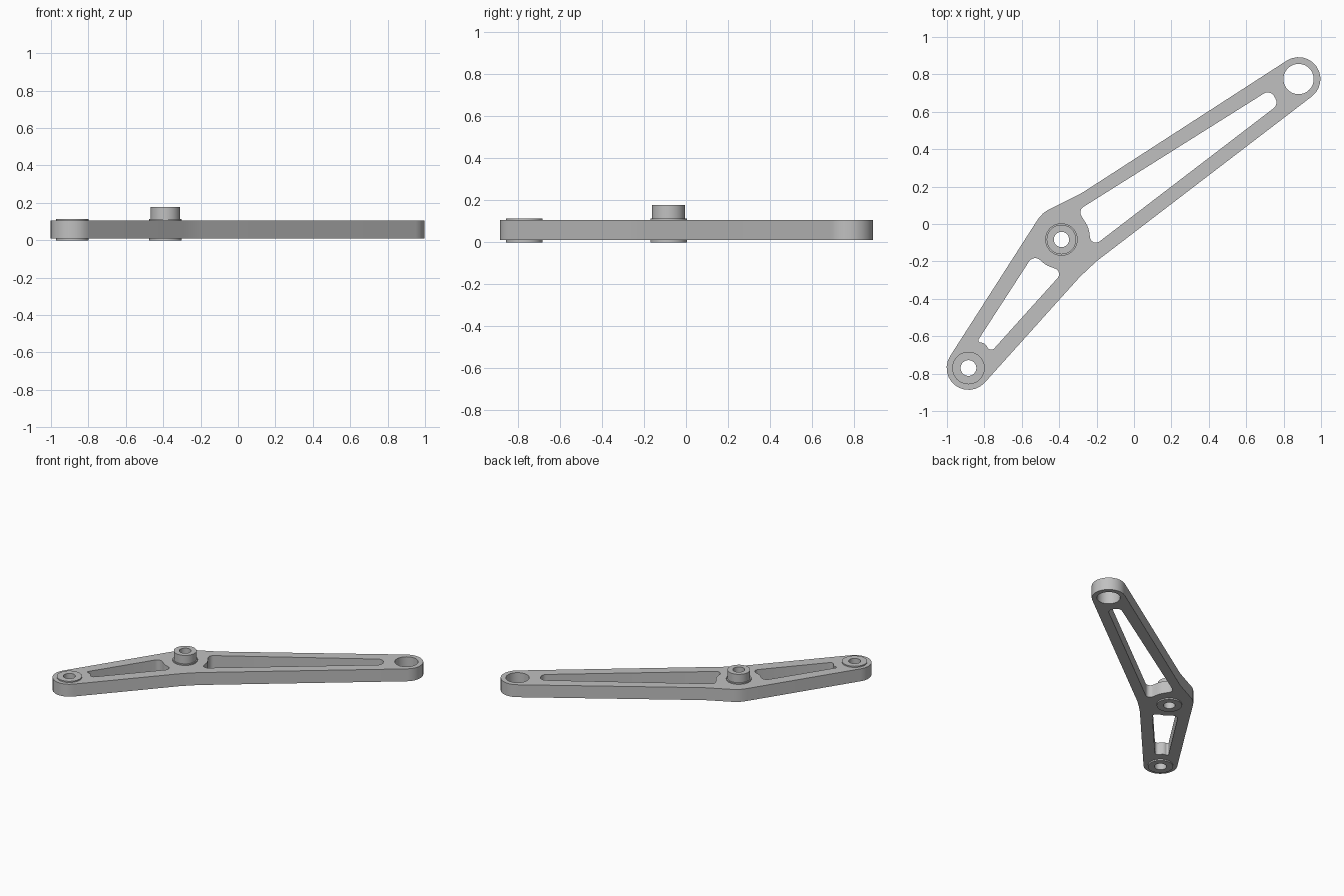
import bpy, bmesh, math
from mathutils import Vector

if "Cube" in bpy.data.objects:
    bpy.data.objects.remove(bpy.data.objects["Cube"])

grey = bpy.data.materials.new("satin grey")
grey.diffuse_color = (0.53, 0.53, 0.53, 1)
grey.use_nodes = True
grey.node_tree.nodes["Principled BSDF"].inputs["Base Color"].default_value = (0.53, 0.53, 0.53, 1)

SMALL_END, PIVOT, LARGE_END = (-0.885, -0.77), (-0.388, -0.083), (0.88, 0.775)
BOTTOM, TOP = 0.01, 0.105


def finish(bm, name):
    """Turn a bmesh into a grey object, smooth with sharp edges kept."""
    bmesh.ops.recalc_face_normals(bm, faces=bm.faces)
    mesh = bpy.data.meshes.new(name)
    bm.to_mesh(mesh)
    bm.free()
    mesh.materials.append(grey)
    obj = bpy.data.objects.new(name, mesh)
    bpy.context.collection.objects.link(obj)
    bpy.ops.object.select_all(action='DESELECT')
    obj.select_set(True)
    bpy.context.view_layer.objects.active = obj
    bpy.ops.object.shade_smooth_by_angle(angle=math.radians(32))
    return obj


def arc(centre, radius, start, end, steps):
    """Points on an arc, angles in degrees."""
    return [(centre[0] + radius * math.cos(a), centre[1] + radius * math.sin(a))
            for a in (math.radians(start + (end - start) * i / steps) for i in range(steps + 1))]


def circle(centre, radius, steps=40):
    return arc(centre, radius, 0, 360, steps)[:-1]


def rounded(corners, steps=6):
    """Closed polygon from (x, y, fillet radius) corners."""
    out, n = [], len(corners)
    for i, (x, y, r) in enumerate(corners):
        p = Vector((x, y))
        a = Vector(corners[i - 1][:2]) - p
        b = Vector(corners[(i + 1) % n][:2]) - p
        half = a.angle(b) / 2
        d = min(r / math.tan(half), 0.49 * a.length, 0.49 * b.length)
        r = d * math.tan(half)
        a.normalize()
        b.normalize()
        c = p + (a + b).normalized() * (r / math.sin(half))
        u, v = p + a * d - c, p + b * d - c
        sweep = u.angle(v)
        for k in range(steps + 1):
            t = k / steps
            q = c + (u * math.sin((1 - t) * sweep) + v * math.sin(t * sweep)) / math.sin(sweep)
            out.append((q.x, q.y))
    return out


# Outer edge: round ends joined across the bent middle
outline = (arc(LARGE_END, 0.117, -52.6, 122.8, 12)
           + [(-0.275, 0.168), (-0.33, 0.14), (-0.46, 0.075), (-0.487, 0.056),
              (-0.508, 0.033), (-0.528, 0.003)]
           + arc(SMALL_END, 0.117, 146.4, 318.2, 12)
           + [(-0.297, -0.291), (-0.25, -0.245), (-0.195, -0.195)])

# Lightening slots, hugging the hubs at their ends
long_slot = rounded([(-0.30, 0.073, 0.035), (-0.243, -0.019, 0.12), (-0.227, -0.126, 0.045),
                     (0.773, 0.639, 0.04), (0.73, 0.72, 0.04)])
short_slot = rounded([(-0.537, -0.163, 0.045), (-0.842, -0.634, 0.03), (-0.799, -0.634, 0.08),
                      (-0.767, -0.687, 0.04), (-0.377, -0.254, 0.045), (-0.468, -0.222, 0.12)])

# Arm plate: fill the loops, then extrude upwards
bm = bmesh.new()
edges = []
for loop in (outline, long_slot, short_slot, circle(LARGE_END, 0.081),
             circle(PIVOT, 0.06), circle(SMALL_END, 0.06)):
    verts = [bm.verts.new((x, y, BOTTOM)) for x, y in loop]
    edges += [bm.edges.new((verts[i - 1], verts[i])) for i in range(len(verts))]
bmesh.ops.triangle_fill(bm, use_beauty=True, edges=edges, normal=(0, 0, 1))
raised = bmesh.ops.extrude_face_region(bm, geom=bm.faces[:], use_keep_orig=True)
bmesh.ops.translate(bm, vec=(0, 0, TOP - BOTTOM),
                    verts=[g for g in raised["geom"] if isinstance(g, bmesh.types.BMVert)])
finish(bm, "arm_plate")


def bushing(name, centre, profile, steps=40):
    """Spin a closed (radius, z) profile around a vertical axis."""
    bm = bmesh.new()
    rings = [[bm.verts.new((x, y, z)) for x, y in circle(centre, r, steps)] for r, z in profile]
    for i, ring in enumerate(rings):
        prev = rings[i - 1]
        for k in range(steps):
            bm.faces.new((prev[k - 1], prev[k], ring[k], ring[k - 1]))
    finish(bm, name)


# Hub bushings
bushing("end_bushing", SMALL_END, [(0.042, 0), (0.087, 0), (0.087, 0.114), (0.042, 0.114)])
bushing("pivot_bushing", PIVOT, [(0.041, 0), (0.087, 0), (0.087, 0.114), (0.079, 0.114),
                                 (0.079, 0.178), (0.041, 0.178)])
